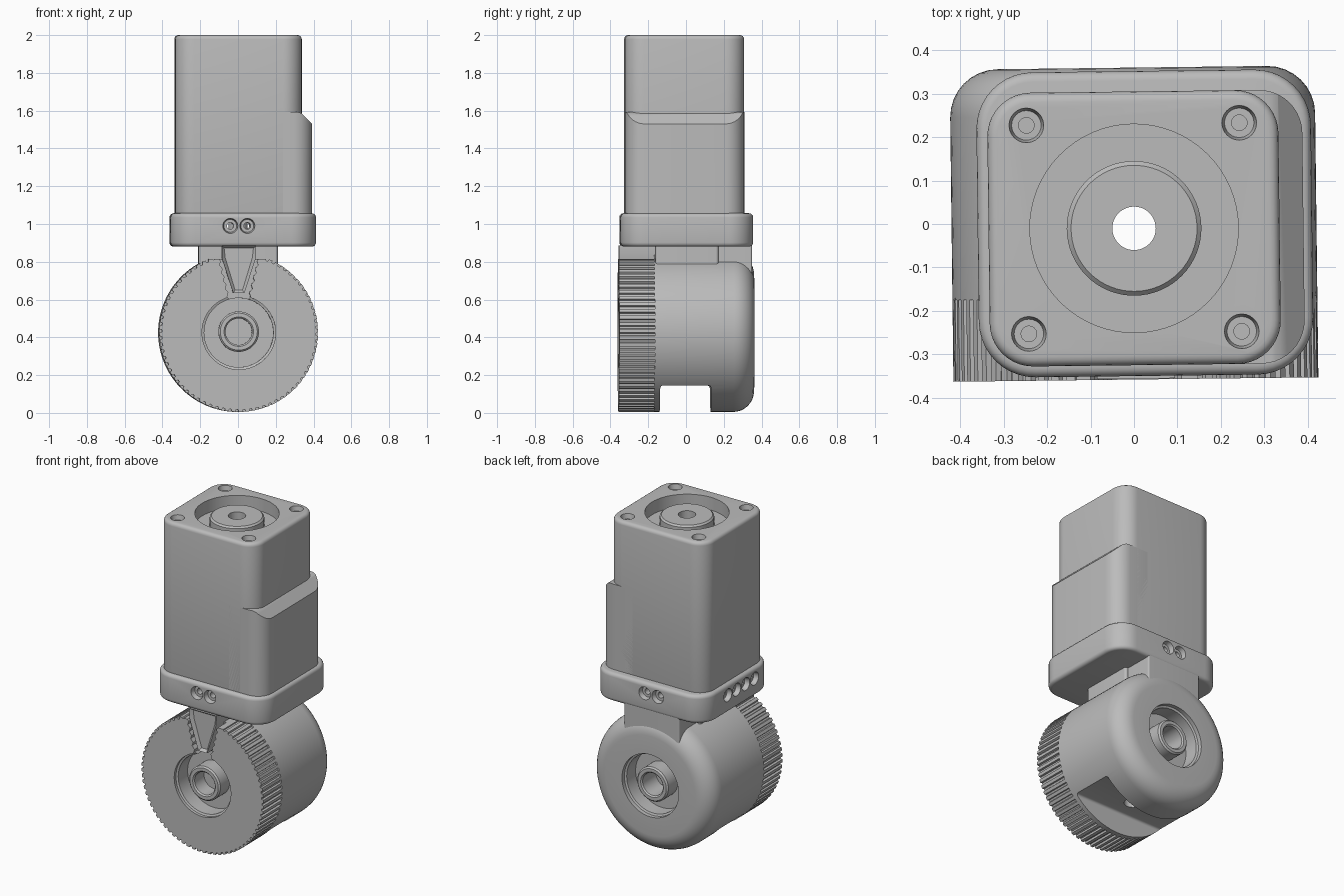
import bpy, bmesh, math
from mathutils import Matrix, Vector

if "Cube" in bpy.data.objects:
    bpy.data.objects.remove(bpy.data.objects["Cube"], do_unlink=True)

grey = bpy.data.materials.new("plain_grey")
grey.use_nodes = True
grey.diffuse_color = (0.5, 0.5, 0.5, 1)
grey.node_tree.nodes["Principled BSDF"].inputs["Base Color"].default_value = (0.5, 0.5, 0.5, 1)

AXIS_Z = 0.43          # height of the drum axis
R = 0.42               # drum radius
parts = []


def finish(name, bm, matrix=None, part=True):
    bmesh.ops.recalc_face_normals(bm, faces=bm.faces)
    if matrix:
        bm.transform(matrix)
    mesh = bpy.data.meshes.new(name)
    bm.to_mesh(mesh)
    bm.free()
    mesh.materials.append(grey)
    obj = bpy.data.objects.new(name, mesh)
    bpy.context.collection.objects.link(obj)
    if part:
        parts.append(obj)
    else:
        obj.hide_render = True
    return obj


def rounded_box(name, x, y, z, radius, edge=0, part=True):
    """Box with rounded upright corners and softened top and bottom rims."""
    bm = bmesh.new()
    bmesh.ops.create_cube(bm, size=1)
    for v in bm.verts:
        v.co = Vector([a[0] if c < 0 else a[1] for a, c in zip((x, y, z), v.co)])
    upright = [e for e in bm.edges if abs(e.verts[0].co.z - e.verts[1].co.z) > 1e-4]
    if radius:
        bmesh.ops.bevel(bm, geom=upright, offset=radius, segments=10, profile=0.5, affect='EDGES')
    if edge:
        rims = [e for e in bm.edges if abs(e.verts[0].co.z - e.verts[1].co.z) < 1e-4]
        bmesh.ops.bevel(bm, geom=rims, offset=edge, segments=4, profile=0.5, affect='EDGES')
    return finish(name, bm, None, part)


def lathe(name, profile, matrix=None, steps=64, part=True):
    """Spin (radius, height) points about local z."""
    bm = bmesh.new()
    verts = [bm.verts.new((r, 0, h)) for r, h in profile]
    edges = [bm.edges.new(pair) for pair in zip(verts, verts[1:])]
    bmesh.ops.spin(bm, geom=verts + edges, cent=(0, 0, 0), axis=(0, 0, 1),
                   angle=2 * math.pi, steps=steps, use_merge=True)
    bmesh.ops.remove_doubles(bm, verts=bm.verts, dist=1e-5)
    return finish(name, bm, matrix, part)


def prism(name, outline, y0, y1, recess=None, part=True):
    """Extrude an (x, z) outline along y, optionally with a sunken front."""
    bm = bmesh.new()
    front = bm.faces.new([bm.verts.new((x, y0, z)) for x, z in outline])
    back = bmesh.ops.extrude_face_region(bm, geom=[front], use_keep_orig=True)
    for v in back["geom"]:
        if isinstance(v, bmesh.types.BMVert):
            v.co.y = y1
    if recess:
        bmesh.ops.recalc_face_normals(bm, faces=bm.faces)
        bmesh.ops.inset_region(bm, faces=[front], thickness=recess)
        for v in front.verts:
            v.co.y += recess
    return finish(name, bm, None, part)


def boolean(obj, cutter, operation='DIFFERENCE', keep=False):
    mod = obj.modifiers.new("cut", 'BOOLEAN')
    mod.object, mod.operation, mod.solver = cutter, operation, 'EXACT'
    graph = bpy.context.evaluated_depsgraph_get()
    mesh = bpy.data.meshes.new_from_object(obj.evaluated_get(graph))
    obj.modifiers.clear()
    obj.data = mesh
    if not keep:
        bpy.data.objects.remove(cutter, do_unlink=True)


def facing(direction, at):
    turn = {"back": Matrix.Rotation(-math.pi / 2, 4, 'X'),
            "front": Matrix.Rotation(math.pi / 2, 4, 'X'),
            "side": Matrix.Rotation(-math.pi / 2, 4, 'Y'),
            "up": Matrix.Identity(4)}[direction]
    return Matrix.Translation(at) @ turn


def screw_hole(obj, direction, at, depth):
    profile = [(0, -depth), (0.018, -depth), (0.018, -0.03), (0.034, -0.03),
               (0.04, 0), (0.04, 0.05), (0, 0.05)]
    boolean(obj, lathe("screw_cutter", profile, facing(direction, at), 24, False))


# Motor housing with ring groove, centre boss and four corner screws
motor = rounded_box("motor_housing", (-0.335, 0.335), (-0.325, 0.305), (1.03, 2), 0.1, 0.022)
groove = [(0, 1.985), (0.145, 1.985), (0.155, 1.975), (0.155, 1.92),
          (0.24, 1.92), (0.24, 2.1), (0, 2.1)]
boolean(motor, lathe("groove_cutter", groove, Matrix.Translation((0, -0.01, 0)), 64, False))
for sx in (-1, 1):
    for sy in (-1, 1):
        screw_hole(motor, "up", (sx * 0.245, -0.01 + sy * 0.24, 2), 0.1)

# Side bulge with a sloping shoulder
bulge = rounded_box("side_bulge", (0.06, 0.39), (-0.325, 0.305), (1.03, 1.65), 0.1)
slope = prism("slope", [(0, 1), (0.5, 1), (0.5, 1.41), (0.39, 1.53), (0.335, 1.585),
                        (0.315, 1.592), (0, 1.592)], -0.5, 0.5, None, False)
boolean(bulge, slope, 'INTERSECT')

# Collar with countersunk screws
collar = rounded_box("collar", (-0.36, 0.41), (-0.35, 0.352), (0.88, 1.057), 0.13, 0.022)
for x in (-0.045, 0.045):
    screw_hole(collar, "front", (x, -0.35, 0.99), 0.4)
    screw_hole(collar, "back", (x, 0.352, 0.99), 0.4)
for i in range(4):
    screw_hole(collar, "side", (-0.36, -0.03 + (i - 1.5) * 0.09, 0.99), 0.1)

# Neck joining collar and drum
neck = rounded_box("neck", (-0.21, 0.21), (-0.165, 0.17), (0.7, 0.9), 0.015)
rounded_box("neck_back", (-0.19, 0.19), (0.1, 0.348), (0.68, 0.9), 0.01)

# Drum with rounded back edge, recess and hollow boss
fillet = [(R - 0.11 + 0.11 * math.sin(t), 0.25 + 0.11 * math.cos(t))
          for t in [i * math.pi / 16 for i in range(9)]]
hub = [(0, 0.2), (0.07, 0.2), (0.07, 0.335), (0.078, 0.343), (0.098, 0.343),
       (0.107, 0.334), (0.107, 0.24), (0.183, 0.24), (0.183, 0.33), (0.195, 0.335), (0.195, 0.36)]
axis = (0, 0, AXIS_Z)
drum = lathe("drum", hub + fillet + [(R, -0.17), (0, -0.17)], facing("back", axis), 96)
boolean(drum, rounded_box("floor_cutter", (-0.6, 0.6), (-0.14, 0.13), (-0.2, 0.15), 0, 0.015, False))

# Knurled wheel with hub recess, flattened top and toothed wedge slot
TEETH = 72
rim = []
for i in range(TEETH):
    for offset, r in ((0, R), (0.5, R), (0.6, R - 0.012), (0.9, R - 0.012)):
        a = 2 * math.pi * (i + offset) / TEETH
        rim.append((r * math.cos(a), AXIS_Z + r * math.sin(a)))
wheel = prism("knurled_wheel", rim, -0.358, -0.165)
recess = [(0, 0.24), (0.183, 0.24), (0.183, 0.335), (0.195, 0.34), (0.195, 0.5), (0, 0.5)]
boolean(wheel, lathe("recess_cutter", recess, facing("front", axis), 64, False))
boolean(wheel, rounded_box("top_cutter", (-0.5, 0.5), (-0.5, 0), (0.82, 1), 0, 0, False))
side = []
for i in range(13):
    t = i / 12
    side.append((0.045 + 0.06 * t + (0.012 if i % 2 else 0), 0.6 + 0.25 * t))
slot = side + [(-x, z) for x, z in reversed(side)]
boolean(wheel, prism("slot_cutter", slot, -0.5, -0.27, None, False))
lathe("wheel_boss", [(0, 0.2), (0.07, 0.2)] + hub[2:6] + [(0.107, 0.2), (0.107, 0.18), (0, 0.18)],
      facing("front", axis))

# Wedge clip in the wheel slot
prism("wedge_clip", [(-0.03, 0.635), (0.03, 0.635), (0.09, 0.82), (0.09, 0.885),
                     (-0.09, 0.885), (-0.09, 0.82)], -0.356, -0.15, 0.018)

# Vertical shaft bore through the whole stack
for obj in (motor, collar, neck, drum):
    bore = lathe("bore_cutter", [(0, -1), (0.05, -1), (0.05, 3), (0, 3)],
                 Matrix.Translation((0, -0.01, 0)), 48, False)
    boolean(obj, bore)

# Slight turn of the whole assembly, smooth shading with sharp edges
bpy.ops.object.select_all(action='DESELECT')
for obj in parts:
    obj.rotation_euler.z = math.radians(0.7)
    obj.location.z = -0.005 if obj in (drum, wheel) else 0
    obj.select_set(True)
bpy.context.view_layer.objects.active = motor
bpy.ops.object.shade_smooth_by_angle(angle=math.radians(32))
